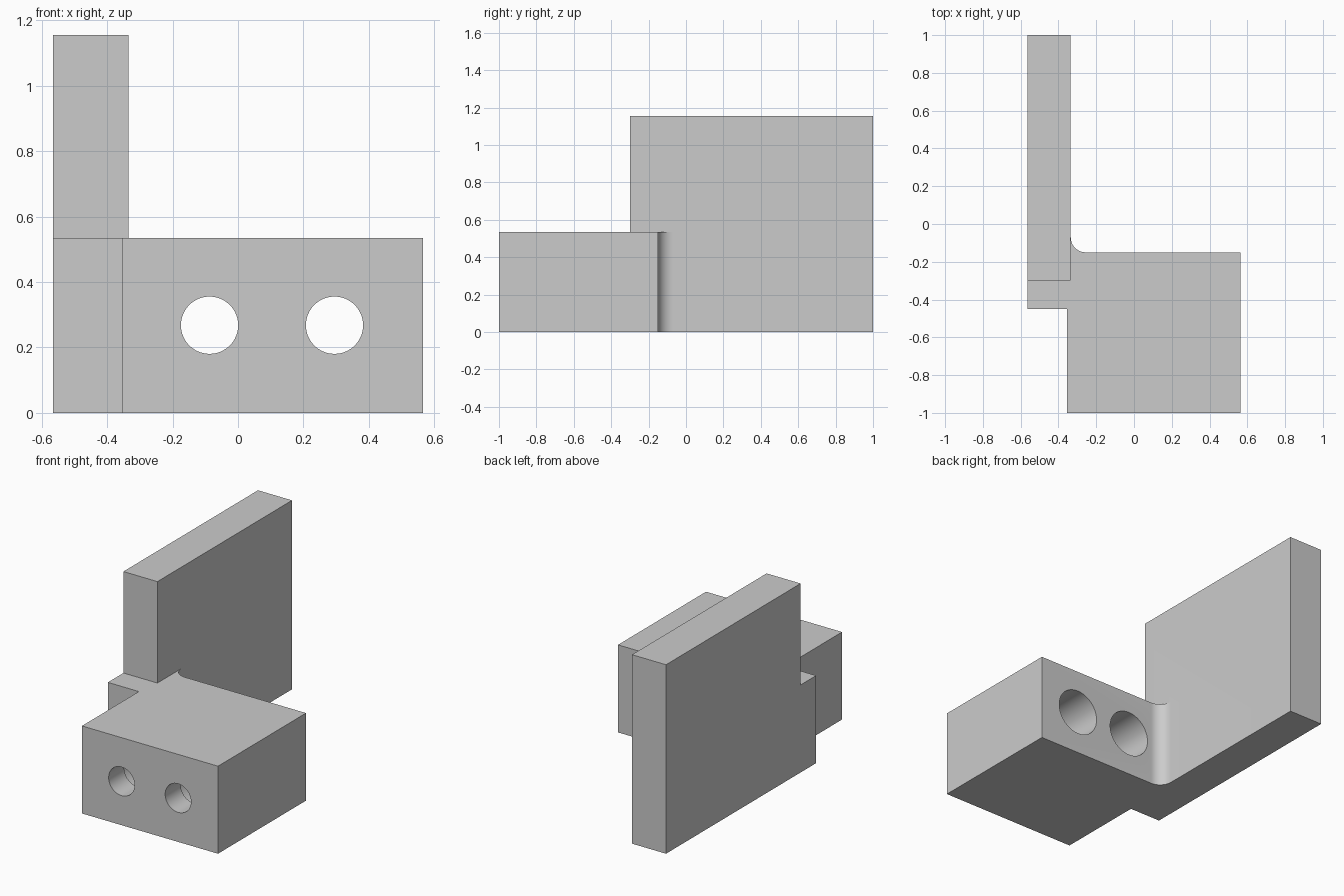
import bpy, bmesh, math
from mathutils import Matrix

if "Cube" in bpy.data.objects:
    bpy.data.objects.remove(bpy.data.objects["Cube"])

BASE_H, PLATE_H = 0.535, 1.155
X0, X1, PLATE_X = -0.565, 0.565, -0.335
R = 0.08


def prism(name, pts, height):
    """Extrude a plan outline up from z = 0."""
    bm = bmesh.new()
    face = bm.faces.new([bm.verts.new((x, y, 0)) for x, y in pts])
    ext = bmesh.ops.extrude_face_region(bm, geom=[face])["geom"]
    bmesh.ops.translate(bm, vec=(0, 0, height),
                        verts=[v for v in ext if isinstance(v, bmesh.types.BMVert)])
    return finish(name, bm)


def finish(name, bm):
    bmesh.ops.recalc_face_normals(bm, faces=bm.faces)
    me = bpy.data.meshes.new(name)
    bm.to_mesh(me)
    bm.free()
    ob = bpy.data.objects.new(name, me)
    bpy.context.collection.objects.link(ob)
    return ob


def stepped_bore(name, x, z, profile):
    """Cutter along y: rings of (y, radius) joined into a solid."""
    n, bm, rings = 64, bmesh.new(), []
    for y, r in profile:
        rings.append([bm.verts.new((x + r * math.cos(2 * math.pi * i / n), y,
                                    z + r * math.sin(2 * math.pi * i / n))) for i in range(n)])
    for a, b in zip(rings, rings[1:]):
        for i in range(n):
            j = (i + 1) % n
            bm.faces.new((a[i], a[j], b[j], b[i]))
    bm.faces.new(rings[0])
    bm.faces.new(rings[-1])
    return finish(name, bm)


def combine(ob, other, op):
    m = ob.modifiers.new(op.lower(), 'BOOLEAN')
    m.operation, m.object, m.solver = op, other, 'EXACT'
    bpy.context.view_layer.objects.active = ob
    bpy.ops.object.modifier_apply(modifier=m.name)
    bpy.data.objects.remove(other)


# Mounting block with side tab and inner fillet
fillet = [(PLATE_X + R - R * math.sin(a), -0.15 + R - R * math.cos(a))
          for a in (math.pi / 2 * i / 12 for i in range(13))]
outline = [(X0, -0.45), (-0.355, -0.45), (-0.355, -1), (X1, -1), (X1, -0.15)]
outline += fillet + [(-0.45, -0.15 + R), (-0.45, -0.3), (X0, -0.3)]
bracket = prism("bracket", outline, BASE_H)

# Upright plate
plate = prism("plate", [(X0, -0.3), (PLATE_X, -0.3), (PLATE_X, 1), (X0, 1)], PLATE_H)
combine(bracket, plate, 'UNION')

# Screw holes, narrow at the front and counterbored from the back
for x in (-0.087, 0.295):
    bore = stepped_bore("bore", x, 0.268,
                        [(-1.1, 0.0875), (-0.85, 0.0875), (-0.85, 0.14), (-0.1, 0.14)])
    combine(bracket, bore, 'DIFFERENCE')

bpy.ops.object.select_all(action='DESELECT')
bracket.select_set(True)
bpy.context.view_layer.objects.active = bracket
bpy.ops.object.shade_smooth_by_angle(angle=math.radians(30))
